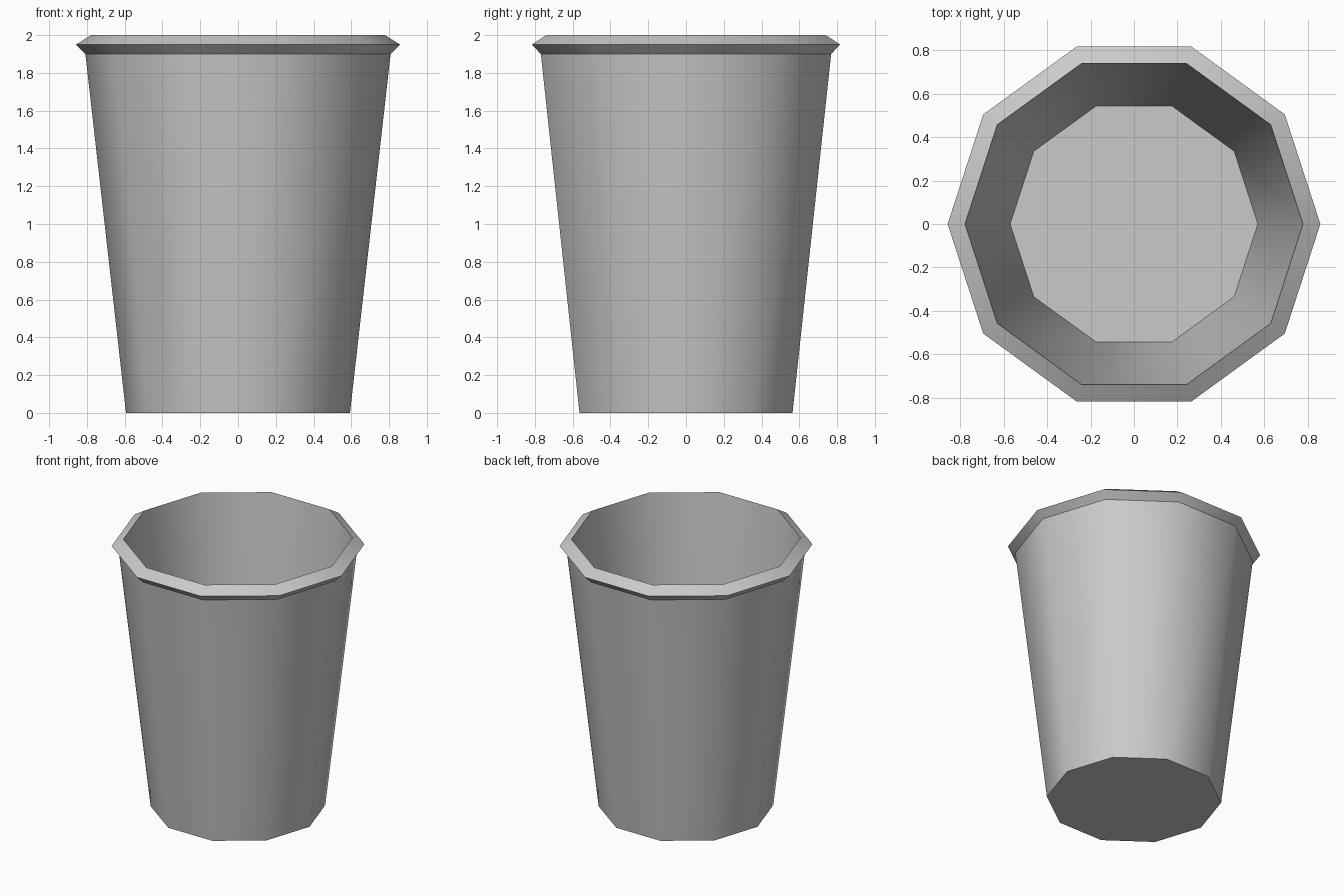
import bpy
import bmesh
from math import cos, sin, tau

SIDES = 10

cube = bpy.data.objects.get("Cube")
if cube:
    bpy.data.objects.remove(cube, do_unlink=True)

# One plain grey material
grey = bpy.data.materials.new("light grey")
grey.use_nodes = True
colour = (0.59, 0.59, 0.59, 1)
grey.diffuse_color = colour
grey.node_tree.nodes["Principled BSDF"].inputs["Base Color"].default_value = colour

# Cup profile (radius, height): outer base, wall, flared rim, inner wall, inner floor
profile = [(0.593, 0), (0.808, 1.9), (0.858, 1.95), (0.778, 2), (0.57, 0.07)]

bm = bmesh.new()
rings = [[bm.verts.new((r * cos(tau * i / SIDES), r * sin(tau * i / SIDES), z))
          for i in range(SIDES)] for r, z in profile]

# Walls and rim
for low, high in zip(rings, rings[1:]):
    for i in range(SIDES):
        j = (i + 1) % SIDES
        bm.faces.new((low[i], low[j], high[j], high[i]))

# Underside and inner floor
bm.faces.new(rings[0][::-1])
bm.faces.new(rings[-1])

# Smooth around the cup, crisp along each horizontal ring
for face in bm.faces:
    face.smooth = True
for ring in rings:
    for i in range(SIDES):
        bm.edges.get((ring[i], ring[(i + 1) % SIDES])).smooth = False

mesh = bpy.data.meshes.new("cup")
bm.to_mesh(mesh)
bm.free()
mesh.materials.append(grey)
cup = bpy.data.objects.new("cup", mesh)
bpy.context.collection.objects.link(cup)
